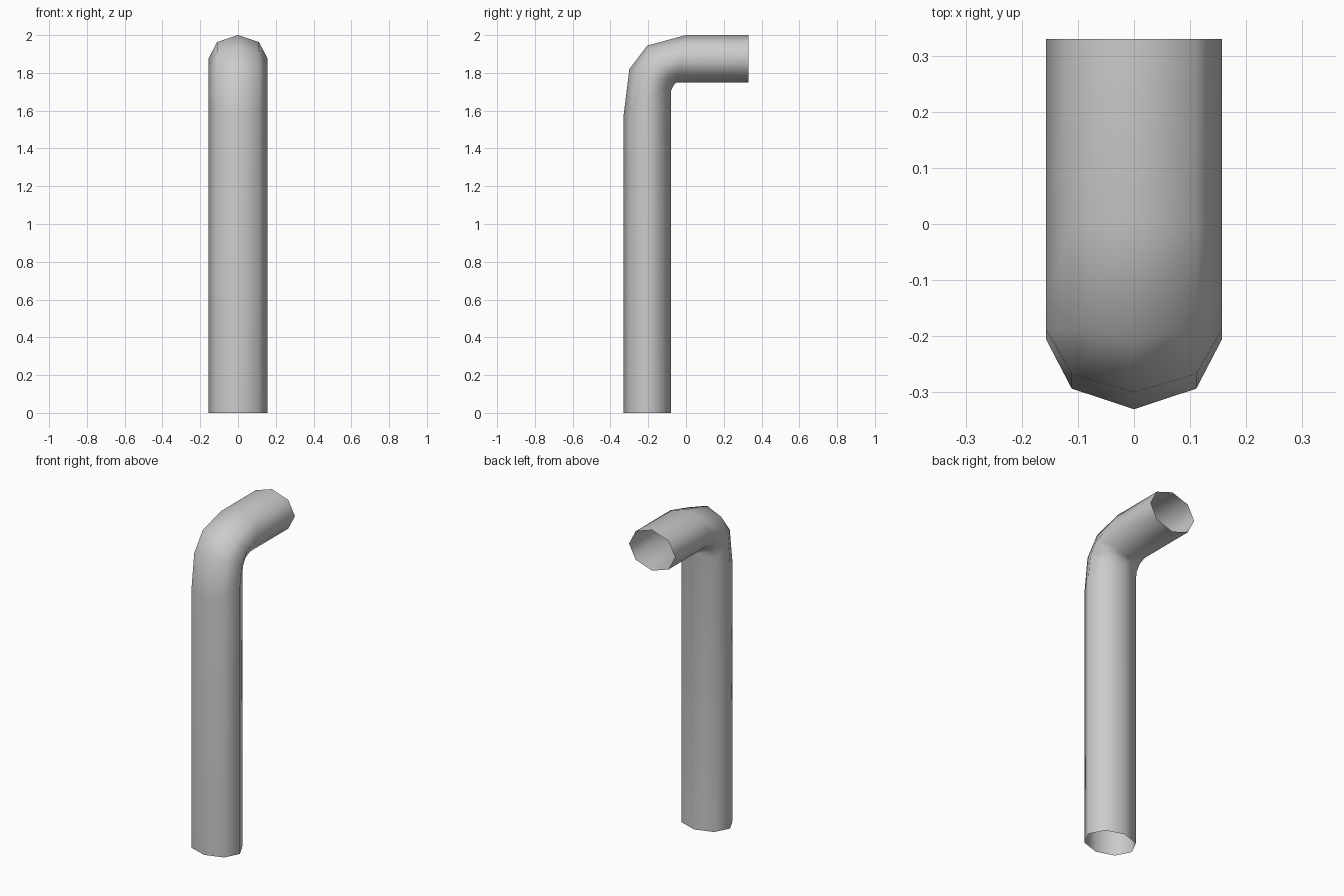
import bpy, bmesh, math

if "Cube" in bpy.data.objects:
    bpy.data.objects.remove(bpy.data.objects["Cube"])

SIDES = 8
HALF_WIDTH = 0.157

# Ring stations along the pipe: outer (y, z) and inner (y, z) of the bend
stations = [
    ((-0.33, 0.0), (-0.08, 0.0)),
    ((-0.33, 1.58), (-0.08, 1.70)),
    ((-0.30, 1.82), (-0.076, 1.713)),
    ((-0.205, 1.945), (-0.064, 1.736)),
    ((0.0, 2.0), (-0.05, 1.75)),
    ((0.33, 2.0), (0.33, 1.75)),
]

# Bent open pipe: octagonal rings joined into a single skin
bm = bmesh.new()
rings = []
for (oy, oz), (iy, iz) in stations:
    ring = []
    for k in range(SIDES):
        a = 2 * math.pi * k / SIDES
        t = (1 - math.cos(a)) / 2
        ring.append(bm.verts.new((HALF_WIDTH * math.sin(a),
                                  oy + (iy - oy) * t,
                                  oz + (iz - oz) * t)))
    rings.append(ring)
for lower, upper in zip(rings, rings[1:]):
    for k in range(SIDES):
        n = (k + 1) % SIDES
        face = bm.faces.new((lower[k], lower[n], upper[n], upper[k]))
        face.smooth = True

mesh = bpy.data.meshes.new("bent_pipe")
bm.to_mesh(mesh)
bm.free()
pipe = bpy.data.objects.new("bent_pipe", mesh)
bpy.context.collection.objects.link(pipe)
